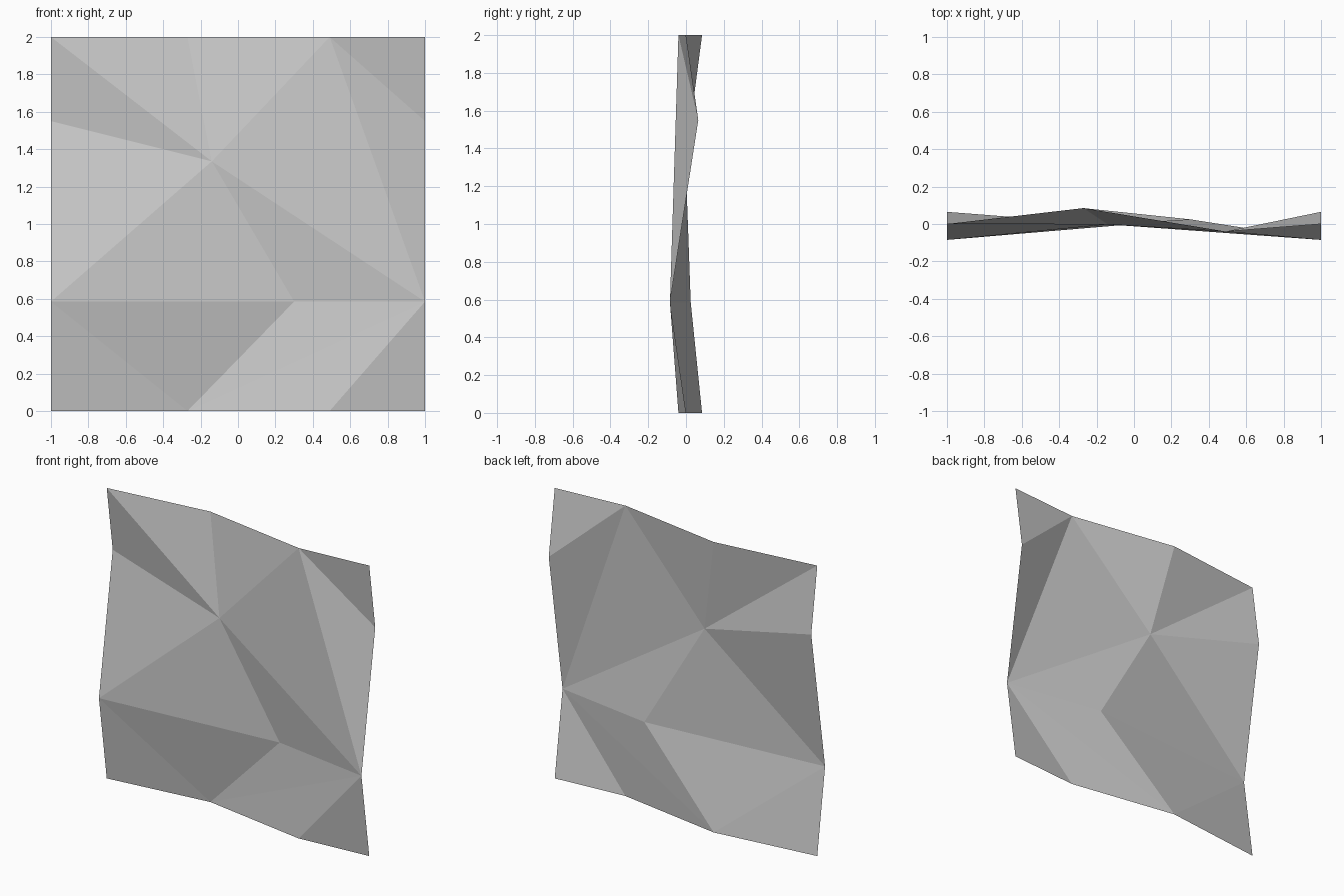
import bpy
import bmesh

cube = bpy.data.objects.get("Cube")
if cube:
    bpy.data.objects.remove(cube, do_unlink=True)

# One plain grey for the whole sheet
grey = bpy.data.materials.new("plain grey")
grey.use_nodes = True
color = (0.6, 0.6, 0.6, 1)
grey.diffuse_color = color
grey.node_tree.nodes["Principled BSDF"].inputs["Base Color"].default_value = color

bm = bmesh.new()


def point(x, y, z):
    return bm.verts.new((x, y, z))


def side_edge(x):
    """Bent side border, from top corner to bottom corner."""
    return [point(x, y, z) for y, z in ((0, 2), (0.065, 1.55), (-0.085, 0.585), (0, 0))]


def level_edge(z):
    """Inner points of the bent top or bottom border."""
    return [point(x, y, z) for x, y in ((-0.27, 0.085), (0.49, -0.04))]


# Opposite borders match, so the sheet can tile
tl, l1, l2, bl = side_edge(-1)
tr, r1, r2, br = side_edge(1)
t1, t2 = level_edge(2)
b1, b2 = level_edge(0)

# Inner creases
peak = point(-0.14, -0.002, 1.335)
fold = point(0.3, 0.025, 0.585)

# Facets around the peak
ring = [tl, l1, l2, fold, r2, t2, t1]
for a, b in zip(ring, ring[1:] + ring[:1]):
    bm.faces.new((peak, a, b))

# Facets of the right border and the lower band
for tri in ((t2, r2, r1), (t2, r1, tr), (l2, bl, b1), (l2, b1, fold),
            (fold, b1, r2), (r2, b1, b2), (r2, b2, br)):
    bm.faces.new(tri)

mesh = bpy.data.meshes.new("folded_panel")
bm.to_mesh(mesh)
bm.free()
mesh.materials.append(grey)
panel = bpy.data.objects.new("folded_panel", mesh)
bpy.context.collection.objects.link(panel)
